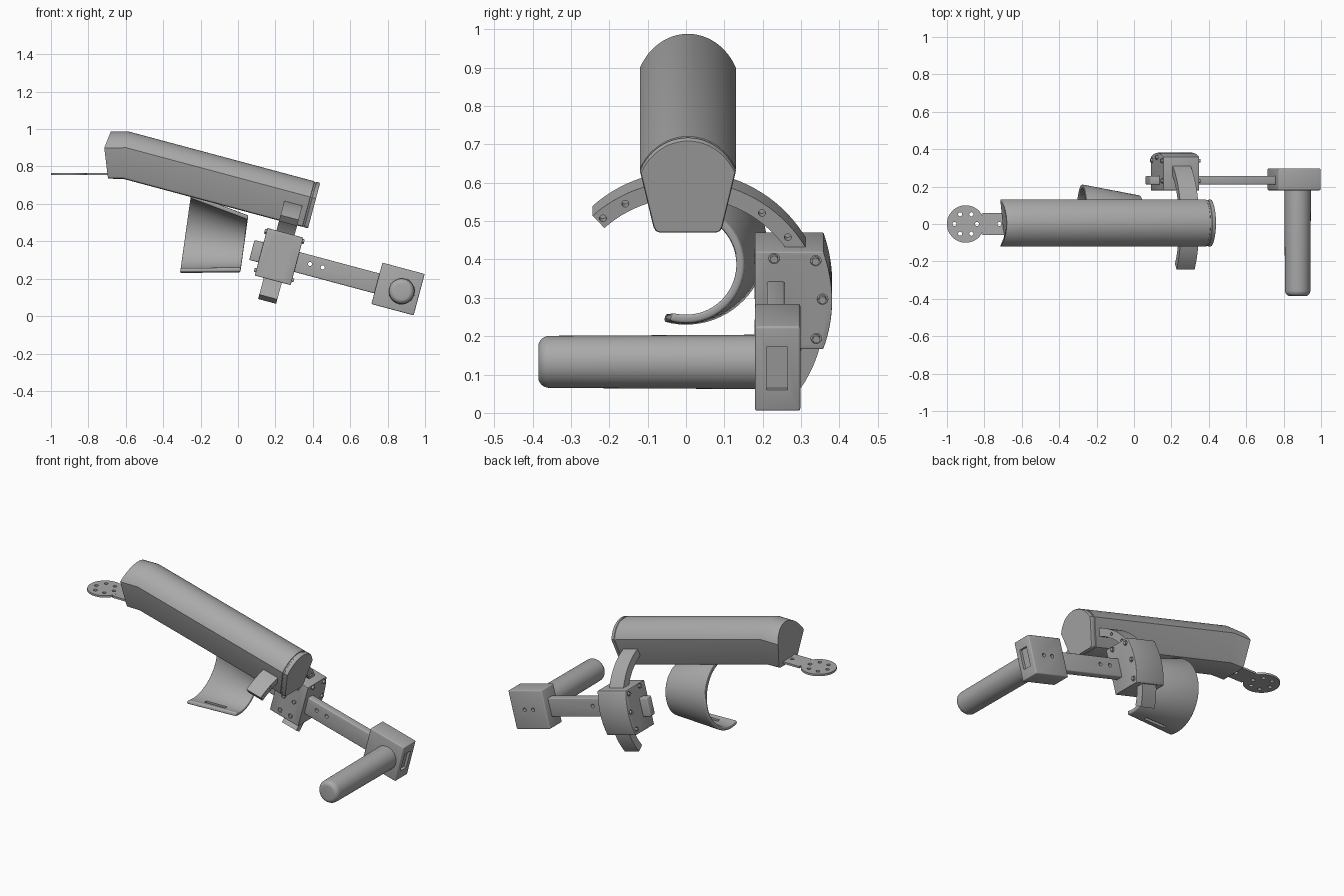
import bpy, bmesh
from math import radians, sin, cos, pi
from mathutils import Matrix, Vector

if "Cube" in bpy.data.objects:
    bpy.data.objects.remove(bpy.data.objects["Cube"])

TILT = radians(15)
TO_TILTED = Matrix.Rotation(-TILT, 3, 'Y')

grey = bpy.data.materials.new("plain grey")
grey.use_nodes = True
colour = (0.4, 0.4, 0.4, 1)
grey.diffuse_color = colour
grey.node_tree.nodes["Principled BSDF"].inputs["Base Color"].default_value = colour


def loft(bm, rings, closed=True):
    """Skin a list of rings of points; closed caps both ends."""
    vs = [[bm.verts.new(p) for p in ring] for ring in rings]
    n = len(vs[0])
    for a, b in zip(vs, vs[1:]):
        for i in range(n):
            j = (i + 1) % n
            bm.faces.new((a[i], a[j], b[j], b[i]))
    if closed:
        bm.faces.new(vs[0][::-1])
        bm.faces.new(vs[-1])
    return bm


def box(bm, x, y, z):
    rings = [[(a, y[0], z[0]), (a, y[1], z[0]), (a, y[1], z[1]), (a, y[0], z[1])] for a in x]
    return loft(bm, rings)


def pin(bm, centre, axis, r, depth, sides=20):
    """Cylinder centred on a point along an axis."""
    turn = Vector(axis).to_track_quat('Z', 'Y').to_matrix().to_4x4()
    bmesh.ops.create_cone(bm, cap_ends=True, segments=sides, radius1=r, radius2=r,
                          depth=depth, matrix=Matrix.Translation(centre) @ turn)
    return bm


def bake(ob):
    bpy.context.view_layer.update()
    deps = bpy.context.evaluated_depsgraph_get()
    ob.data = bpy.data.meshes.new_from_object(ob.evaluated_get(deps))
    ob.modifiers.clear()


def finish(name, bm, tilted=True, bevel=0, cutter=None):
    """Turn a bmesh into a named, bevelled, drilled, shaded object."""
    def to_object(title, source):
        bmesh.ops.recalc_face_normals(source, faces=source.faces)
        mesh = bpy.data.meshes.new(title)
        source.to_mesh(mesh)
        source.free()
        new = bpy.data.objects.new(title, mesh)
        bpy.context.collection.objects.link(new)
        return new
    ob = to_object(name, bm)
    ob.data.materials.append(grey)
    if bevel:
        m = ob.modifiers.new("bevel", 'BEVEL')
        m.width, m.segments, m.limit_method, m.angle_limit = bevel, 3, 'ANGLE', radians(40)
    if cutter:
        tool = to_object(name + "_cutter", cutter)
        tool.hide_render = True
        m = ob.modifiers.new("holes", 'BOOLEAN')
        m.object, m.solver = tool, 'EXACT'
    bake(ob)
    if cutter:
        bpy.data.objects.remove(tool)
    if tilted:
        ob.rotation_euler = (0, TILT, 0)
    bpy.ops.object.select_all(action='DESELECT')
    ob.select_set(True)
    bpy.context.view_layer.objects.active = ob
    bpy.ops.object.shade_smooth_by_angle(angle=radians(35))
    return ob


# Housing: tapered sides, domed top, bent rear end and grooved front cap
dome = [(0.125 * cos(pi * t / 24) if t in (0, 24) else 0.139 * sin(radians(64) * (1 - t / 12)),
         0.165 + 0.087 * (cos(radians(64) * (1 - t / 12)) - cos(radians(64))) / (1 - cos(radians(64))))
        for t in range(25)]
section = [(-0.084, 0.004), (-0.075, 0), (0.075, 0), (0.084, 0.004), (0.09, 0.015)] + dome + [(-0.09, 0.015)]
CY, BASE = 0.005, 0.55


def straight(u, s=1.0, lean=0.0):
    return [(u - lean * h, CY + y * s, BASE + 0.1 + (h - 0.1) * s) for y, h in section]


rear = []
for y, h in section:
    x = -0.695 - 0.02 * h / 0.165 if h <= 0.165 else -0.715 + 0.035 * (h - 0.165) / 0.087
    rear.append(TO_TILTED @ Vector((x, CY + y, 0.735 + h)))
bm = bmesh.new()
loft(bm, [rear, straight(-0.78, lean=0.18), straight(0.208), straight(0.21, 0.975),
          straight(0.218, 0.975), straight(0.22), straight(0.234), straight(0.24, 0.975)])
finish("housing", bm)

# Mounting plate: drilled disc on a strap
bm = pin(bmesh.new(), (-0.9, 0, 0.76), (0, 0, 1), 0.1, 0.012, 64)
holes = bmesh.new()
for k in range(6):
    a = k * pi / 3
    pin(holes, (-0.9 + 0.06 * cos(a), 0.06 * sin(a), 0.76), (0, 0, 1), 0.011, 0.1)
finish("mounting_disc", bm, False, cutter=holes)
bm = box(bmesh.new(), (-0.81, -0.6), (-0.06, 0.06), (0.7541, 0.7659))
holes = pin(bmesh.new(), (-0.72, 0, 0.76), (0, 0, 1), 0.011, 0.1)
finish("mounting_strap", bm, False, cutter=holes)

# Forearm cuff: tapering C-shaped shell, with a strap slot near the free lip
THICK = 0.022


def cuff_point(x, r, zc, a):
    z = zc + r * sin(a)
    return (x + 0.14 * (z - 0.23), r * cos(a), z)


rings = []
for k in range(41):
    a = radians(100 - k * 5.15)
    ring = []
    for inset in (0, THICK):
        ends = [cuff_point(-0.31, 0.212 - inset, 0.442, a), cuff_point(0.012, 0.152 - inset, 0.386, a)]
        ring += ends if inset == 0 else ends[::-1]
    rings.append(ring)
slot = box(bmesh.new(), (-0.22, -0.08), (-0.012, 0.008), (0.15, 0.3))
finish("forearm_cuff", loft(bmesh.new(), rings), False, bevel=0.007, cutter=slot)

# Curved rail running under the housing and through the clamp
RAIL_R, RAIL_W = 0.337, 0.315
rings = []
for k in range(49):
    a = radians(-34 + k * 166 / 48 + 0.5)
    rings.append([(u, r * cos(a), RAIL_W + r * sin(a))
                  for u, r in ((0.08, 0.315), (0.18, 0.315), (0.18, 0.36), (0.08, 0.36))])
holes = bmesh.new()
for deg in (38, 54, 118, 130):
    a = radians(deg)
    pin(holes, (0.18, RAIL_R * cos(a), RAIL_W + RAIL_R * sin(a)), (1, 0, 0), 0.009, 0.06)
finish("curved_rail", loft(bmesh.new(), rings), cutter=holes)

# Clamp block with a bowed back
W0, W1 = 0.233, 0.496
bow = [(0.358 + 0.023 * (1 - (t / 8 - 1) ** 2), W0 + (W1 - W0) * t / 16) for t in range(17)]
outline = [(0.18, W0)] + bow + [(0.18, W1)]
bm = loft(bmesh.new(), [[(u, y, w) for y, w in outline] for u in (0.03, 0.229)])
holes = bmesh.new()
front_bolts = [(u, w) for u in (0.094, 0.166) for w in (0.267, 0.362, 0.457)]
side_bolts = [(0.23, 0.478), (0.338, 0.472), (0.356, 0.368), (0.34, 0.262)]
for u, w in front_bolts:
    pin(holes, (u, 0.18, w), (0, 1, 0), 0.015, 0.012)
for y, w in side_bolts:
    for u in (0.03, 0.229):
        pin(holes, (u, y, w), (1, 0, 0), 0.014, 0.012)
finish("clamp_block", bm, bevel=0.003, cutter=holes)

# Clamp bolts: socket heads sitting in the counterbores
bm = bmesh.new()
for u, w in front_bolts:
    pin(bm, (u, 0.185, w), (0, 1, 0), 0.010, 0.014, 12)
for y, w in side_bolts:
    for u in (0.03, 0.229):
        pin(bm, (u, y, w), (1, 0, 0), 0.010, 0.02, 12)
finish("clamp_bolts", bm)

# Sliding arm through the clamp
bm = box(bmesh.new(), (-0.02, 0.70), (0.211, 0.257), (0.306, 0.416))
holes = bmesh.new()
for u in (0.30, 0.37):
    pin(holes, (u, 0.235, 0.369), (0, 1, 0), 0.011, 0.2)
finish("sliding_arm", bm, bevel=0.006, cutter=holes)

# Handle block with an end pocket and rear screw holes
bm = box(bmesh.new(), (0.672, 0.906), (0.18, 0.298), (0.247, 0.476))
holes = box(bmesh.new(), (0.89, 0.95), (0.21, 0.265), (0.305, 0.42))
for u in (0.76, 0.82):
    pin(holes, (u, 0.298, 0.362), (0, 1, 0), 0.011, 0.04)
finish("handle_block", bm, bevel=0.006, cutter=holes)

# Handle grip with a rounded end
profile = [(0.2, 0.071), (-0.355, 0.068)]
profile += [(-0.355 - 0.03 * sin(t * pi / 12), 0.041 + 0.027 * cos(t * pi / 12)) for t in range(1, 7)]
rings = [[(0.875 + r * cos(i * pi / 24), y, 0.133 + r * sin(i * pi / 24)) for i in range(48)]
         for y, r in profile]
finish("handle_grip", loft(bmesh.new(), rings), False)
